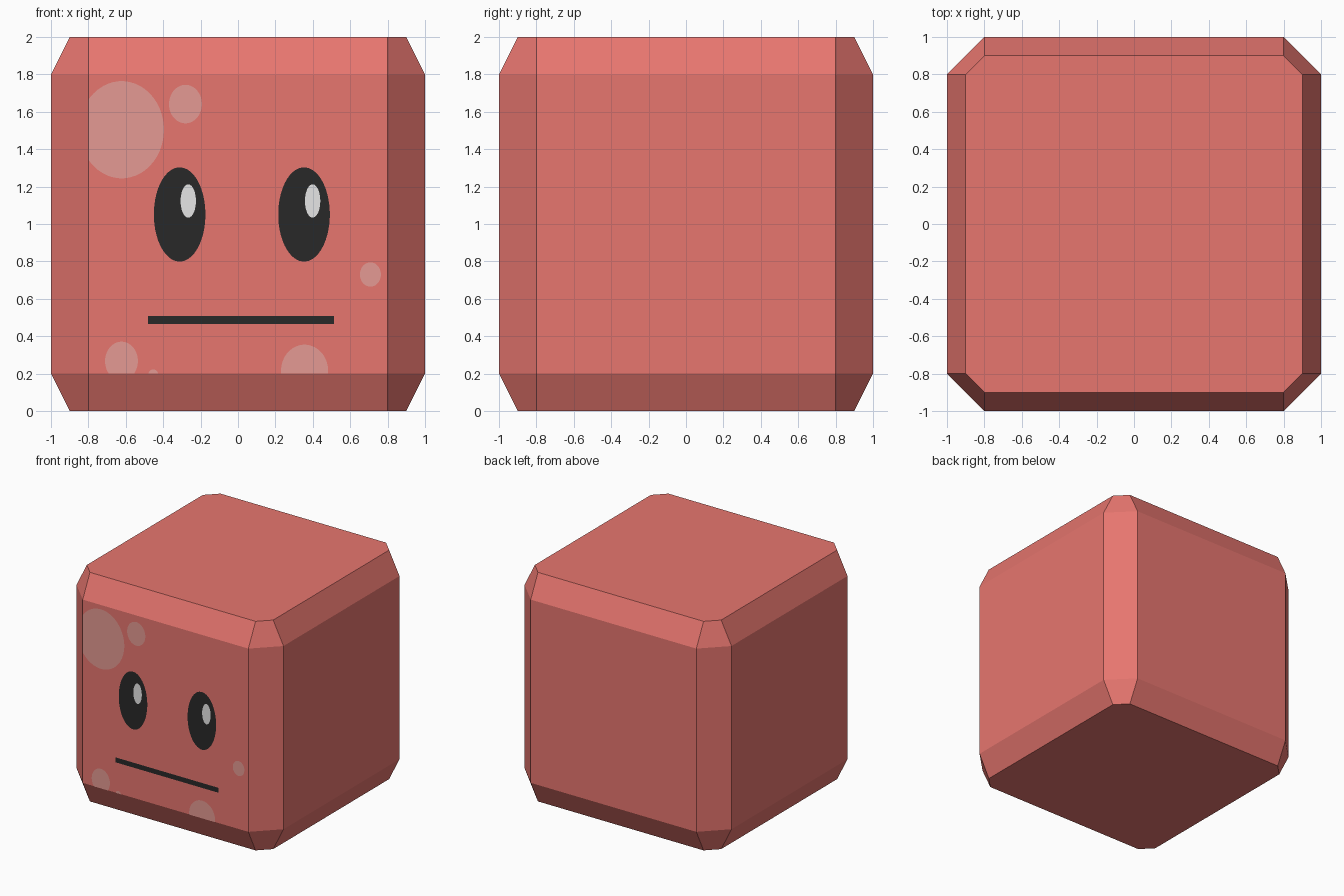
import bpy, bmesh, math
from mathutils import Vector

if "Cube" in bpy.data.objects:
    bpy.data.objects.remove(bpy.data.objects["Cube"])


def srgb(r, g, b):
    lin = [(c / 255 / 12.92) if c <= 10 else ((c / 255 + 0.055) / 1.055) ** 2.4 for c in (r, g, b)]
    return (*lin, 1.0)


def material(name, rgb):
    m = bpy.data.materials.new(name)
    m.diffuse_color = srgb(*rgb)
    m.use_nodes = True
    m.node_tree.nodes["Principled BSDF"].inputs["Base Color"].default_value = m.diffuse_color
    return m


RED = material("salmon red", (231, 118, 111))
PINK = material("pale pink", (229, 154, 147))
BLACK = material("soft black", (40, 40, 40))
WHITE = material("highlight white", (230, 230, 230))


def add_object(name, bm, mat):
    mesh = bpy.data.meshes.new(name)
    bm.to_mesh(mesh)
    bm.free()
    mesh.materials.append(mat)
    ob = bpy.data.objects.new(name, mesh)
    bpy.context.collection.objects.link(ob)
    return ob


# Body: cube with chamfered edges, lofted from four octagonal rings
def ring(bm, a, z, b=0.8):
    pts = [(b, -a), (a, -b), (a, b), (b, a), (-b, a), (-a, b), (-a, -b), (-b, -a)]
    return [bm.verts.new((x, y, z)) for x, y in pts]


bm = bmesh.new()
rings = [ring(bm, a, z) for a, z in ((0.9, 0), (1, 0.2), (1, 1.8), (0.9, 2))]
for lo, hi in zip(rings, rings[1:]):
    for i in range(8):
        j = (i + 1) % 8
        bm.faces.new((lo[i], lo[j], hi[j], hi[i]))
bm.faces.new(rings[0][::-1])
bm.faces.new(rings[-1])
bmesh.ops.recalc_face_normals(bm, faces=bm.faces)
add_object("body", bm, RED)


# Face markings: thin plates on the front, trimmed to the flat front panel
def plate(name, points, mat, lift):
    bm = bmesh.new()
    bm.faces.new([bm.verts.new((x, -1 - lift, z)) for x, z in points])
    for co, no in (((-0.8, 0, 0), (-1, 0, 0)), ((0, 0, 0.2), (0, 0, -1))):
        bmesh.ops.bisect_plane(bm, geom=bm.verts[:] + bm.edges[:] + bm.faces[:],
                               plane_co=Vector(co), plane_no=Vector(no), clear_outer=True)
    add_object(name, bm, mat)


def oval(name, x, z, rx, rz, mat, lift=0.003, n=48):
    angles = [2 * math.pi * (i + 0.5) / n for i in range(n)]
    plate(name, [(x + rx * math.cos(t), z + rz * math.sin(t)) for t in angles], mat, lift)


# Eyes with highlights
for side, x in (("left", -0.312), ("right", 0.353)):
    oval(side + "_eye", x, 1.051, 0.138, 0.252, BLACK)
    oval(side + "_eye_highlight", x + 0.046, 1.123, 0.041, 0.089, WHITE, 0.006)

# Mouth
plate("mouth", [(-0.481, 0.466), (0.513, 0.466), (0.513, 0.509), (-0.481, 0.509)], BLACK, 0.003)

# Pale spots
spots = [(-0.622, 1.504, 0.226, 0.26), (-0.281, 1.641, 0.088, 0.103),
         (0.708, 0.73, 0.056, 0.065), (-0.623, 0.267, 0.088, 0.104),
         (0.356, 0.215, 0.126, 0.14), (-0.453, 0.195, 0.026, 0.028)]
for i, (x, z, rx, rz) in enumerate(spots, 1):
    oval(f"spot_{i}", x, z, rx, rz, PINK)
